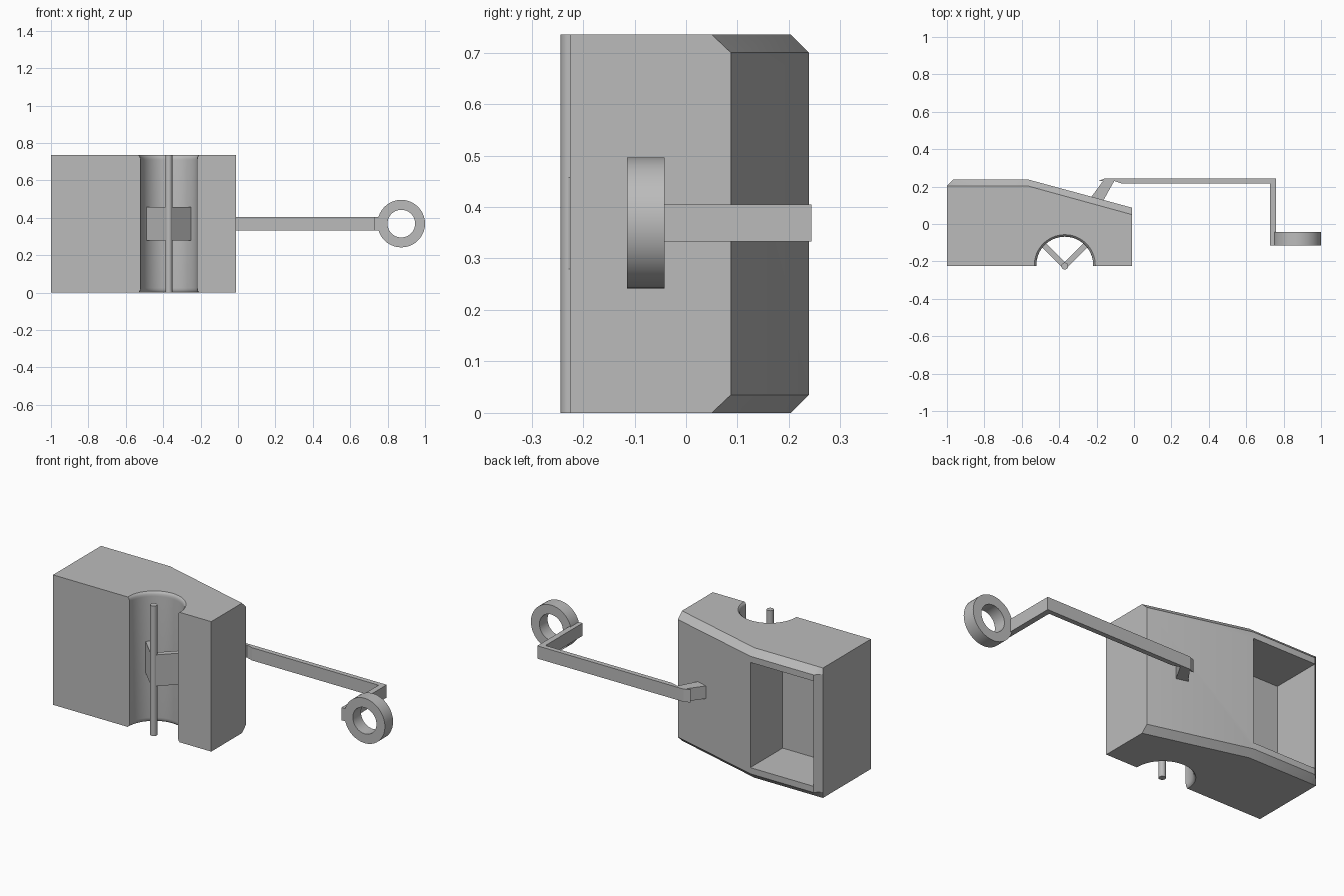
import bpy
import bmesh
import math
from mathutils import Matrix, Vector

if "Cube" in bpy.data.objects:
    bpy.data.objects.remove(bpy.data.objects["Cube"], do_unlink=True)

grey = bpy.data.materials.new("plain grey")
grey.use_nodes = True
grey.diffuse_color = (0.5, 0.5, 0.5, 1)
grey.node_tree.nodes["Principled BSDF"].inputs["Base Color"].default_value = (0.5, 0.5, 0.5, 1)

HEIGHT = 0.735
ARM_Z = (0.333, 0.405)
MID_Z = sum(ARM_Z) / 2
ROD = Vector((-0.37, -0.225))


def finish(name, bm):
    """Turn a bmesh into a named grey object."""
    bmesh.ops.remove_doubles(bm, verts=bm.verts, dist=1e-5)
    bmesh.ops.recalc_face_normals(bm, faces=bm.faces)
    mesh = bpy.data.meshes.new(name)
    bm.to_mesh(mesh)
    bm.free()
    mesh.materials.append(grey)
    obj = bpy.data.objects.new(name, mesh)
    bpy.context.collection.objects.link(obj)
    return obj


def loft(name, sections, closed=False):
    """Skin equal-length loops; cap the ends, or join them when closed."""
    bm = bmesh.new()
    rings = [[bm.verts.new(p) for p in s] for s in sections]
    pairs = list(zip(rings, rings[1:]))
    if closed:
        pairs.append((rings[-1], rings[0]))
    else:
        bm.faces.new(rings[0])
        bm.faces.new(rings[-1])
    for a, b in pairs:
        for i in range(len(a)):
            j = (i + 1) % len(a)
            bm.faces.new((a[i], a[j], b[j], b[i]))
    return finish(name, bm)


def prism(name, outline, z0, z1):
    return loft(name, [[(x, y, z) for x, y in outline] for z in (z0, z1)])


def circle(cx, cy, r, z, n=64):
    return [(cx + r * math.cos(math.tau * i / n), cy + r * math.sin(math.tau * i / n), z)
            for i in range(n)]


def activate(obj):
    bpy.ops.object.select_all(action='DESELECT')
    obj.select_set(True)
    bpy.context.view_layer.objects.active = obj


def smooth(obj):
    activate(obj)
    bpy.ops.object.shade_smooth_by_angle(angle=math.radians(30))


def cut(obj, cutter):
    cutter.hide_render = True
    mod = obj.modifiers.new("cut", 'BOOLEAN')
    mod.operation = 'DIFFERENCE'
    mod.solver = 'EXACT'
    mod.object = cutter
    activate(obj)
    bpy.ops.object.modifier_apply(modifier=mod.name)
    bpy.data.objects.remove(cutter, do_unlink=True)


# Housing block with chamfered back edges
full = [(-1, -0.225), (-0.01, -0.225), (-0.01, 0.087),
        (-0.57, 0.239), (-0.965, 0.239), (-1, 0.204)]
small = full[:2] + [(-0.01, 0.05), (-0.57, 0.204), (-0.965, 0.204), (-1, 0.204)]
levels = [(small, 0), (full, 0.035), (full, HEIGHT - 0.035), (small, HEIGHT)]
housing = loft("housing", [[(x, y, z) for x, y in o] for o, z in levels])

# Round front groove, flared at both ends
flare = [(0.163, -0.02), (0.163, 0), (0.157, 0.005), (0.153, 0.014), (0.152, 0.025)]
profile = flare + [(r, HEIGHT - z) for r, z in reversed(flare)]
cut(housing, loft("groove_cutter", [circle(ROD.x, -0.22, r, z) for r, z in profile]))

# Rectangular pocket in the back
cut(housing, prism("pocket_cutter",
                   [(-0.965, -0.05), (-0.57, -0.05), (-0.57, 0.3), (-0.965, 0.3)],
                   0.07, HEIGHT - 0.07))
smooth(housing)

# Upright rod in the groove
smooth(loft("groove_rod", [circle(ROD.x, ROD.y, 0.0185, z, 24) for z in (0, HEIGHT)]))

# Two diagonal plates holding the rod
for side, name in ((-1, "left_rod_plate"), (1, "right_rod_plate")):
    along = Vector((side, 1)).normalized()
    across = Vector((-along.y, along.x)) * 0.015
    end = ROD + along * 0.165
    prism(name, [ROD - across, end - across, end + across, ROD + across], 0.28, 0.457)

# Bent arm, reaching sideways and then forward
prism("arm", [(-0.19, 0.23), (-0.155, 0.2437), (0.76, 0.2437), (0.76, -0.115),
              (0.728, -0.115), (0.728, 0.216), (-0.065, 0.216), (-0.105, 0.23)], *ARM_Z)

# Strut joining the arm to the sloped back
prism("arm_strut", [(-0.165, 0.231), (-0.105, 0.231), (-0.17, 0.115), (-0.235, 0.135)], *ARM_Z)

# Ring at the end of the arm
section = [(0.127, -0.115), (0.127, -0.042), (0.074, -0.042), (0.074, -0.115)]
steps = 40
ring_sections = []
for i in range(steps):
    turn = Matrix.Rotation(math.tau * i / steps, 3, 'Y')
    ring_sections.append([turn @ Vector((r, y, 0)) + Vector((0.873, 0, MID_Z))
                          for r, y in section])
smooth(loft("arm_ring", ring_sections, closed=True))
